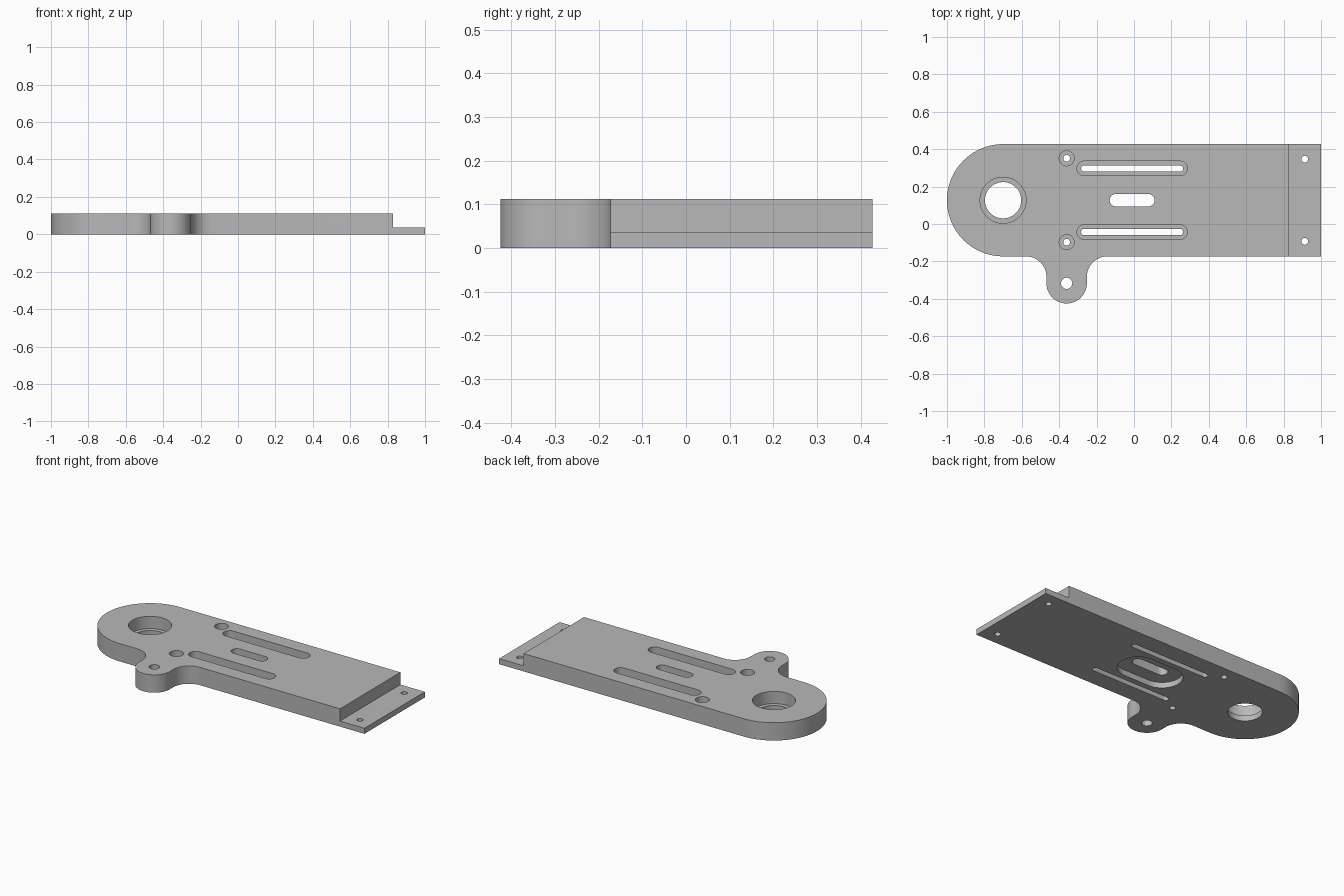
import bpy
import bmesh
from math import pi, cos, sin, radians

if "Cube" in bpy.data.objects:
    bpy.data.objects.remove(bpy.data.objects["Cube"], do_unlink=True)

HEIGHT, LEDGE = 0.112, 0.035      # full thickness and thin lower layer
MID_Y, HALF = 0.127, 0.30         # body centre line and half width
HEAD_X, TAB_X, TAB_Y = -0.70, -0.36, -0.317
TAB_R = 0.108
STEP_X = 0.83

grey = bpy.data.materials.new("machined grey")
grey.use_nodes = True
colour = (0.48, 0.48, 0.48, 1)
grey.diffuse_color = colour
grey.node_tree.nodes["Principled BSDF"].inputs["Base Color"].default_value = colour


def arc(cx, cy, r, start, end, steps):
    """Points on an arc, angles in degrees."""
    angles = [radians(start + (end - start) * i / steps) for i in range(steps + 1)]
    return [(cx + r * cos(a), cy + r * sin(a)) for a in angles]


def stadium(cx, cy, reach, r):
    """Round-ended slot outline; a reach of zero gives a circle."""
    if reach == 0:
        return arc(cx, cy, r, 0, 360, 48)[:-1]
    return arc(cx + reach, cy, r, -90, 90, 20) + arc(cx - reach, cy, r, 90, 270, 20)


def prism(name, outline, z0, z1):
    """Extrude a closed outline from z0 to z1."""
    bm = bmesh.new()
    base = bm.faces.new([bm.verts.new((x, y, z0)) for x, y in outline])
    top = bmesh.ops.extrude_face_region(bm, geom=[base])["geom"]
    moved = [v for v in top if isinstance(v, bmesh.types.BMVert)]
    bmesh.ops.translate(bm, vec=(0, 0, z1 - z0), verts=moved)
    bmesh.ops.recalc_face_normals(bm, faces=bm.faces)
    mesh = bpy.data.meshes.new(name)
    bm.to_mesh(mesh)
    bm.free()
    obj = bpy.data.objects.new(name, mesh)
    bpy.context.collection.objects.link(obj)
    mesh.materials.append(grey)
    return obj


# Plate outline: rounded head, filleted side tab, square tail
low, high = MID_Y - HALF, MID_Y + HALF
fillet = 0.11
outline = arc(HEAD_X, MID_Y, HALF, 90, 270, 64)
outline += arc(TAB_X - TAB_R - fillet, low - fillet, fillet, 90, 0, 16)
outline += arc(TAB_X, TAB_Y, TAB_R, 180, 360, 32)
outline += arc(TAB_X + TAB_R + fillet, low - fillet, fillet, 180, 90, 16)
outline += [(1, low), (1, high)]
plate = prism("mounting_plate", outline, 0, HEIGHT)
bpy.context.view_layer.objects.active = plate
plate.select_set(True)


def cut(shape, z0, z1):
    """Subtract a prism from the plate."""
    cutter = prism("cutter", shape, z0, z1)
    cutter.hide_render = True
    mod = plate.modifiers.new("cut", "BOOLEAN")
    mod.operation, mod.solver, mod.object = "DIFFERENCE", "EXACT", cutter
    bpy.ops.object.modifier_apply(modifier=mod.name)
    bpy.data.objects.remove(cutter, do_unlink=True)


def through(*slot):
    cut(stadium(*slot), -0.1, HEIGHT + 0.1)


def counterbore(x, y, reach, r_top, r_hole):
    cut(stadium(x, y, reach, r_top), LEDGE, HEIGHT + 0.1)
    through(x, y, reach, r_hole)


# Thin tail step
cut([(STEP_X, low - 0.1), (1.1, low - 0.1), (1.1, high + 0.1), (STEP_X, high + 0.1)],
    LEDGE, HEIGHT + 0.1)

# Bearing seat in the head and pivot hole in the tab
counterbore(HEAD_X, MID_Y, 0, 0.123, 0.097)
through(TAB_X, TAB_Y, 0, 0.03)

# Mirrored slots, screw holes and tail holes
for side in (-1, 1):
    counterbore(-0.01, MID_Y + side * 0.17, 0.256, 0.039, 0.017)
    counterbore(TAB_X, MID_Y + side * 0.224, 0, 0.04, 0.018)
    through(0.913, MID_Y + side * 0.22, 0, 0.018)

# Centre slot with a wide pocket underneath
through(-0.01, MID_Y, 0.087, 0.033)
cut(stadium(-0.01, MID_Y, 0.087, 0.117), -0.1, LEDGE)

bpy.ops.object.shade_smooth_by_angle(angle=radians(30))
